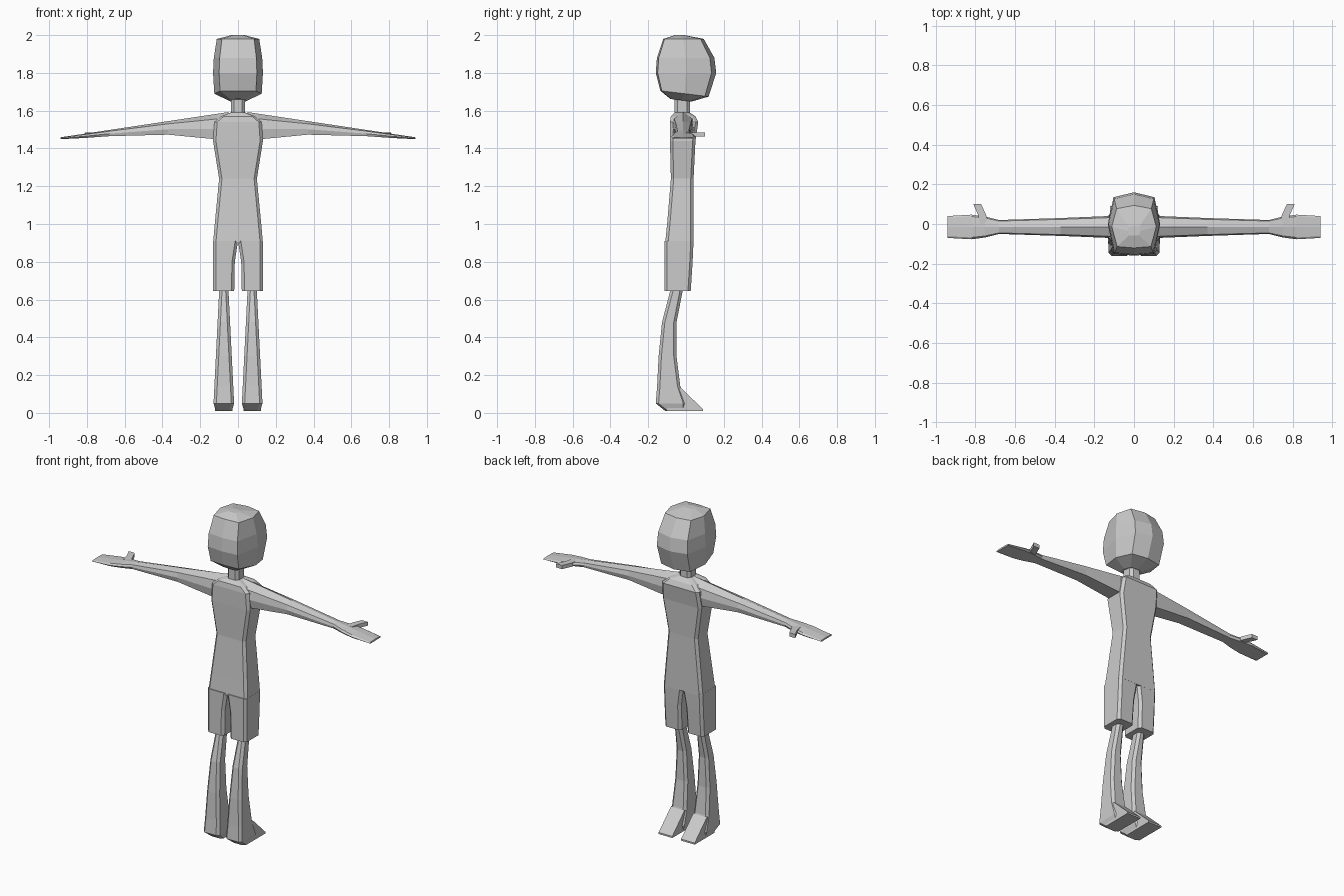
import bpy, bmesh

cube = bpy.data.objects.get("Cube")
if cube:
    bpy.data.objects.remove(cube)

grey = bpy.data.materials.new("light_grey")
grey.use_nodes = True
colour = (0.6, 0.6, 0.6, 1)
grey.diffuse_color = colour
grey.node_tree.nodes["Principled BSDF"].inputs["Base Color"].default_value = colour

BEVEL = 0.015
LEG_CENTRE = 0.075


def loft(name, rings, mirrored=False):
    """Skin a list of equal-length point rings, close both ends and mirror in x."""
    mesh_builder = bmesh.new()
    loops = [[mesh_builder.verts.new(point) for point in ring] for ring in rings]
    for lower, upper in zip(loops, loops[1:]):
        for index in range(len(lower)):
            mesh_builder.faces.new((lower[index - 1], lower[index], upper[index], upper[index - 1]))
    mesh_builder.faces.new(loops[0])
    mesh_builder.faces.new(loops[-1])
    bmesh.ops.recalc_face_normals(mesh_builder, faces=mesh_builder.faces)

    mesh = bpy.data.meshes.new(name)
    mesh_builder.to_mesh(mesh)
    mesh_builder.free()
    mesh.materials.append(grey)
    part = bpy.data.objects.new(name, mesh)
    bpy.context.collection.objects.link(part)
    if mirrored:
        mirror = part.modifiers.new("Mirror", "MIRROR")
        mirror.use_mirror_merge = False


def bevelled_ring(height, centre, half_width, front, back):
    """Horizontal rectangle with its four corners cut off."""
    middle, half_depth = (front + back) / 2, (back - front) / 2
    ring = []
    for side, end in ((1, 1), (-1, 1), (-1, -1), (1, -1)):
        corner = [(centre + side * half_width, middle + end * (half_depth - BEVEL), height),
                  (centre + side * (half_width - BEVEL), middle + end * half_depth, height)]
        ring += corner if side == end else reversed(corner)
    return ring


def box_ring_along_y(left, right, y, bottom, top):
    """Upright rectangle used for parts that run front to back."""
    return [(left, y, bottom), (right, y, bottom), (right, y, top), (left, y, top)]


# Torso, from the hips over a narrow waist to the sloping shoulders
torso_profile = [(0.9, 0.132, -0.11, 0.04), (1, 0.123, -0.1, 0.04), (1.24, 0.1, -0.08, 0.04),
                 (1.44, 0.132, -0.085, 0.05), (1.54, 0.125, -0.085, 0.065),
                 (1.57, 0.09, -0.08, 0.05), (1.59, 0.04, -0.06, 0.02)]
loft("torso", [bevelled_ring(height, 0, half_width, front, back)
               for height, half_width, front, back in torso_profile])


# Shorts legs, closing together at the crotch
def shorts_ring(height, gap, back):
    outer = 0.132
    return bevelled_ring(height, (outer + gap) / 2, (outer - gap) / 2, -0.115, back)


loft("shorts_leg", [shorts_ring(0.645, 0.02, 0.025), shorts_ring(0.8, 0.017, 0.035),
                    shorts_ring(0.91, 0, 0.04)], mirrored=True)


# Lower legs, widening steadily towards the heel
def shin_ring(height, front, back):
    return bevelled_ring(height, LEG_CENTRE, 0.057 - height / 20, front, back)


shin_profile = [(0.05, -0.16, 0), (0.14, -0.153, -0.03), (0.3, -0.145, -0.05),
                (0.48, -0.127, -0.05), (0.66, -0.08, -0.015)]
heel_base = bevelled_ring(0.01, LEG_CENTRE, 0.042, -0.11, 0)
loft("lower_leg", [heel_base] + [shin_ring(*row) for row in shin_profile], mirrored=True)

# Wedge-shaped feet, sloping from the ankle down to the toes
loft("foot", [box_ring_along_y(0.03, 0.122, y, 0.01, top)
              for y, top in ((-0.1, 0.1), (-0.03, 0.135), (0.09, 0.02))], mirrored=True)


# Arms tapering to flat hands; the upper ridge falls in one straight line
def arm_ring(x, half_depth, bottom):
    middle = -0.015
    thickness = 1.6 - 0.15 * x - bottom
    section = [(0, 1), (0.85, 0.8), (1, 0.4), (0.85, 0), (-0.85, 0), (-1, 0.4), (-0.85, 0.8)]
    return [(x, middle + across * half_depth, bottom + up * thickness) for across, up in section]


arm_profile = [(0.05, 0.06, 1.45), (0.13, 0.055, 1.45), (0.37, 0.045, 1.473), (0.68, 0.035, 1.465),
               (0.75, 0.053, 1.46), (0.82, 0.062, 1.455), (0.94, 0.055, 1.449)]
loft("arm", [arm_ring(*row) for row in arm_profile], mirrored=True)

# Thumbs, slanting outwards
loft("thumb", [box_ring_along_y(x, x + 0.04, y, 1.462, 1.485)
               for x, y in ((0.735, 0), (0.745, 0.045), (0.77, 0.1))], mirrored=True)

# Neck
loft("neck", [bevelled_ring(height, 0, 0.037, -0.06, 0.02) for height in (1.57, 1.68)])


# Head: one ten-sided outline scaled at each level, with a tilted jaw
def head_ring(height, width, depth):
    right_half = [(0, -0.16), (0.1, -0.15), (0.132, 0), (0.103, 0.135), (0, 0.16)]
    outline = right_half + [(-x, y) for x, y in right_half[-2:0:-1]]
    shift = (depth - 1) / 25
    tilt = -0.12 if height < 1.75 else 0
    return [(x * width, y * depth + shift, height + tilt * y * depth) for x, y in outline]


head_profile = [(1.655, 0.4, 0.35), (1.69, 0.95, 0.8), (1.8, 1, 1), (1.88, 0.97, 0.95),
                (1.98, 0.85, 0.67), (2, 0.25, 0.15)]
loft("head", [head_ring(*row) for row in head_profile])
